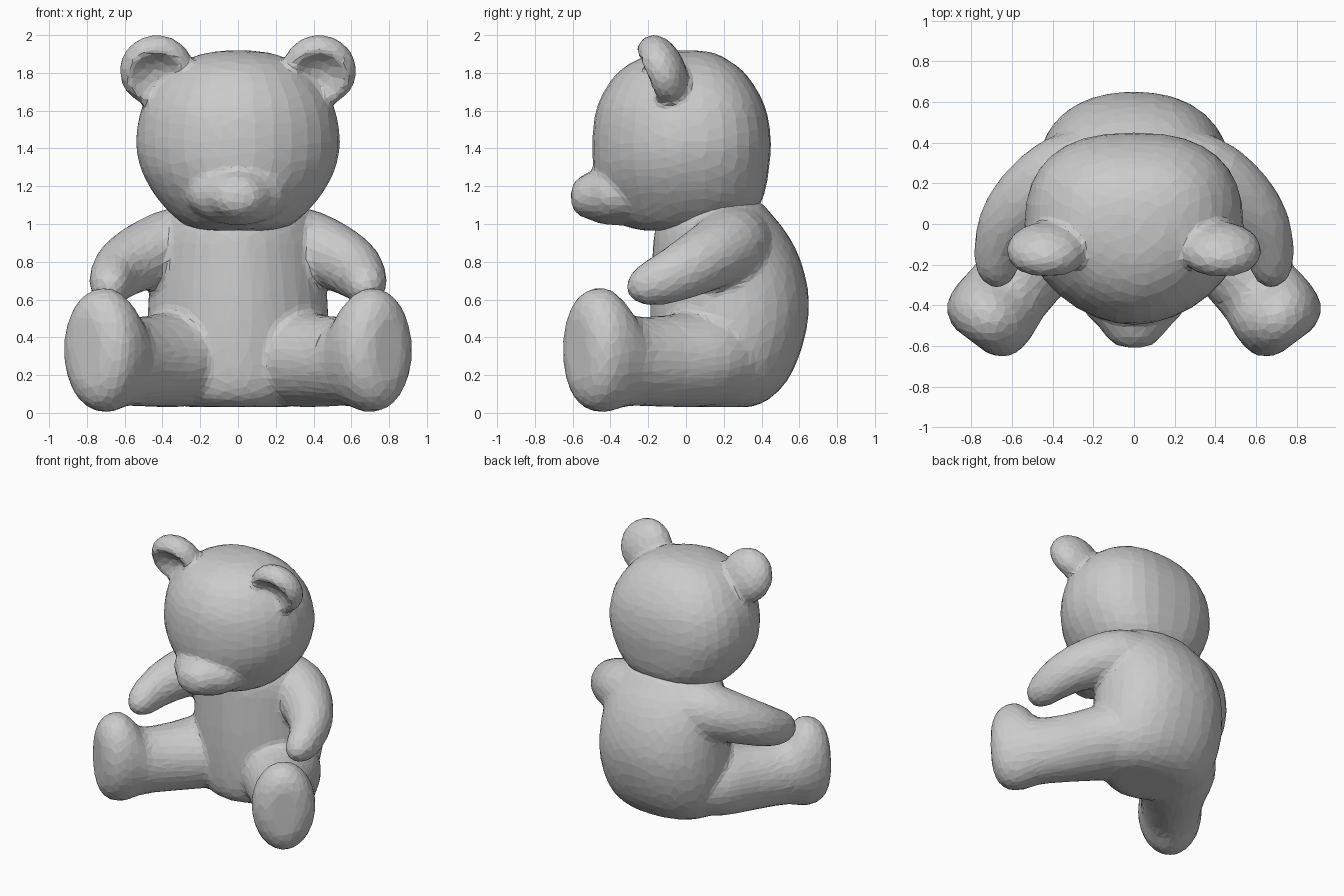
import bpy, bmesh, math
from mathutils import Vector, Matrix

if "Cube" in bpy.data.objects:
    bpy.data.objects.remove(bpy.data.objects["Cube"])

SIDES = 32


def refine(rows, n=3):
    """Pass a smooth curve through rows of numbers."""
    out = []
    for i in range(len(rows) - 1):
        p = [Vector(rows[min(max(j, 0), len(rows) - 1)]) for j in (i - 1, i, i + 1, i + 2)]
        for k in range(n):
            t = k / n
            out.append(p[1] + 0.5 * t * ((p[2] - p[0]) + t * ((2 * p[0] - 5 * p[1] + 4 * p[2] - p[3])
                       + t * (3 * (p[1] - p[2]) + p[3] - p[0]))))
    return out + [Vector(rows[-1])]


def loft(bm, rows, axis=None, ref=(0, 0, 1), powers=(2, 2)):
    """Skin rings (x, y, z, half side, half up); powers set how square each half is."""
    rows = refine(rows)
    pts = [Vector(r[:3]) for r in rows]
    loops = []
    for i, r in enumerate(rows):
        t = Vector(axis) if axis else pts[min(i + 1, len(pts) - 1)] - pts[max(i - 1, 0)]
        side = t.cross(Vector(ref)).normalized()
        up = side.cross(t).normalized()
        loop = []
        for k in range(SIDES):
            u = 2 * math.pi * k / SIDES
            cu, su = math.cos(u), math.sin(u)
            e = 2 / powers[su > 0]
            x = math.copysign(abs(cu) ** e, cu) * r[3]
            y = math.copysign(abs(su) ** e, su) * r[4]
            loop.append(bm.verts.new(pts[i] + side * x + up * y))
        loops.append(loop)
    for p, q in zip(loops, loops[1:]):
        for k in range(SIDES):
            n = (k + 1) % SIDES
            bm.faces.new((p[k], p[n], q[n], q[k]))
    bm.faces.new(loops[0])
    bm.faces.new(loops[-1])


def stack(bm, profile, powers):
    """Vertical loft from (z, front y, back y, half width)."""
    rows = [(0, (f + b) / 2, z, w, (b - f) / 2) for z, f, b, w in profile]
    loft(bm, rows, axis=(0, 0, 1), ref=(0, 1, 0), powers=powers)


def ear(bm, s):
    """Flattened ball with a cupped front, leaning forward."""
    R, T, cup = 0.197, 0.128, 0.145
    verts = bmesh.ops.create_uvsphere(bm, u_segments=32, v_segments=24, radius=1)["verts"]
    m = Matrix.Translation((s * 0.43, -0.13, 1.812)) @ Matrix.Rotation(math.radians(22), 4, 'X')
    for v in verts:
        x, y, z = v.co.x * R, v.co.y * T, v.co.z * R
        r = math.hypot(x, z)
        if y < 0 and r < cup:
            y += 0.105 * (1 - (r / cup) ** 2)
        v.co = m @ Vector((x, y, z))


def finish(bm, name, ratio, soften):
    """Fuse the overlapping shells, soften the joins, reduce to flat facets."""
    bmesh.ops.recalc_face_normals(bm, faces=bm.faces)
    me = bpy.data.meshes.new(name)
    bm.to_mesh(me)
    bm.free()
    ob = bpy.data.objects.new(name, me)
    bpy.context.collection.objects.link(ob)
    fuse = ob.modifiers.new("fuse", 'REMESH')
    fuse.mode = 'VOXEL'
    fuse.voxel_size = 0.018
    soft = ob.modifiers.new("soften", 'SMOOTH')
    soft.factor = 0.5
    soft.iterations = soften
    low = ob.modifiers.new("facets", 'DECIMATE')
    low.ratio = ratio
    return ob


# Head: skull, snout and two ears
bm = bmesh.new()
stack(bm, [(0.965, -0.22, 0.18, 0.18), (0.99, -0.33, 0.28, 0.27), (1.04, -0.385, 0.345, 0.34),
           (1.12, -0.43, 0.40, 0.415), (1.20, -0.465, 0.425, 0.47), (1.30, -0.49, 0.44, 0.517),
           (1.42, -0.497, 0.45, 0.54), (1.55, -0.487, 0.437, 0.527), (1.65, -0.46, 0.407, 0.495),
           (1.75, -0.405, 0.35, 0.43), (1.82, -0.34, 0.29, 0.36), (1.87, -0.26, 0.22, 0.275),
           (1.905, -0.16, 0.15, 0.17), (1.92, -0.04, 0.05, 0.05)], (1.85, 2.5))
loft(bm, [(0, -0.22, 1.17, 0.31, 0.18), (0, -0.42, 1.155, 0.25, 0.16),
          (0, -0.50, 1.15, 0.18, 0.13), (0, -0.56, 1.145, 0.13, 0.105),
          (0, -0.595, 1.145, 0.09, 0.07), (0, -0.61, 1.145, 0.03, 0.03)], axis=(0, -1, 0))
for s in (-1, 1):
    ear(bm, s)
finish(bm, "head", 0.06, 8)

# Body: torso with two arms and two legs
bm = bmesh.new()
stack(bm, [(0.03, -0.05, 0.34, 0.26), (0.06, -0.12, 0.42, 0.35), (0.12, -0.16, 0.495, 0.41),
           (0.22, -0.18, 0.565, 0.455), (0.40, -0.19, 0.63, 0.48), (0.60, -0.19, 0.652, 0.475),
           (0.80, -0.18, 0.61, 0.455), (0.95, -0.17, 0.535, 0.42), (1.05, -0.14, 0.455, 0.37),
           (1.11, -0.10, 0.40, 0.32), (1.16, -0.04, 0.30, 0.22)], (1.75, 2.25))
# Leg sections: distance back from the sole, half width, half height, centre height
leg = [(0, .10, .18, .333), (.025, .16, .255, .333), (.08, .21, .312, .333), (.17, .224, .332, .333),
       (.25, .218, .297, .315), (.34, .212, .242, .278), (.55, .235, .24, .273), (.80, .285, .255, .285),
       (1.0, .27, .23, .29)]
# Arm sections along the path from inside the shoulder to the hand
arm = [(.16, .28, .88, .20, .22), (.34, .235, .88, .205, .205), (.49, .14, .835, .185, .18),
       (.603, .02, .772, .157, .16), (.66, -.10, .715, .127, .139), (.674, -.20, .68, .11, .117),
       (.674, -.27, .664, .08, .082), (.674, -.312, .658, .03, .03)]
for s in (-1, 1):
    loft(bm, [(s * (0.80 - 0.6 * t), -0.577 + 0.8 * t, z, a, b) for t, a, b, z in leg],
         axis=(s * 0.6, -0.8, 0))
    loft(bm, [(s * x, y, z, a, b) for x, y, z, a, b in arm])
finish(bm, "body", 0.06, 14)
